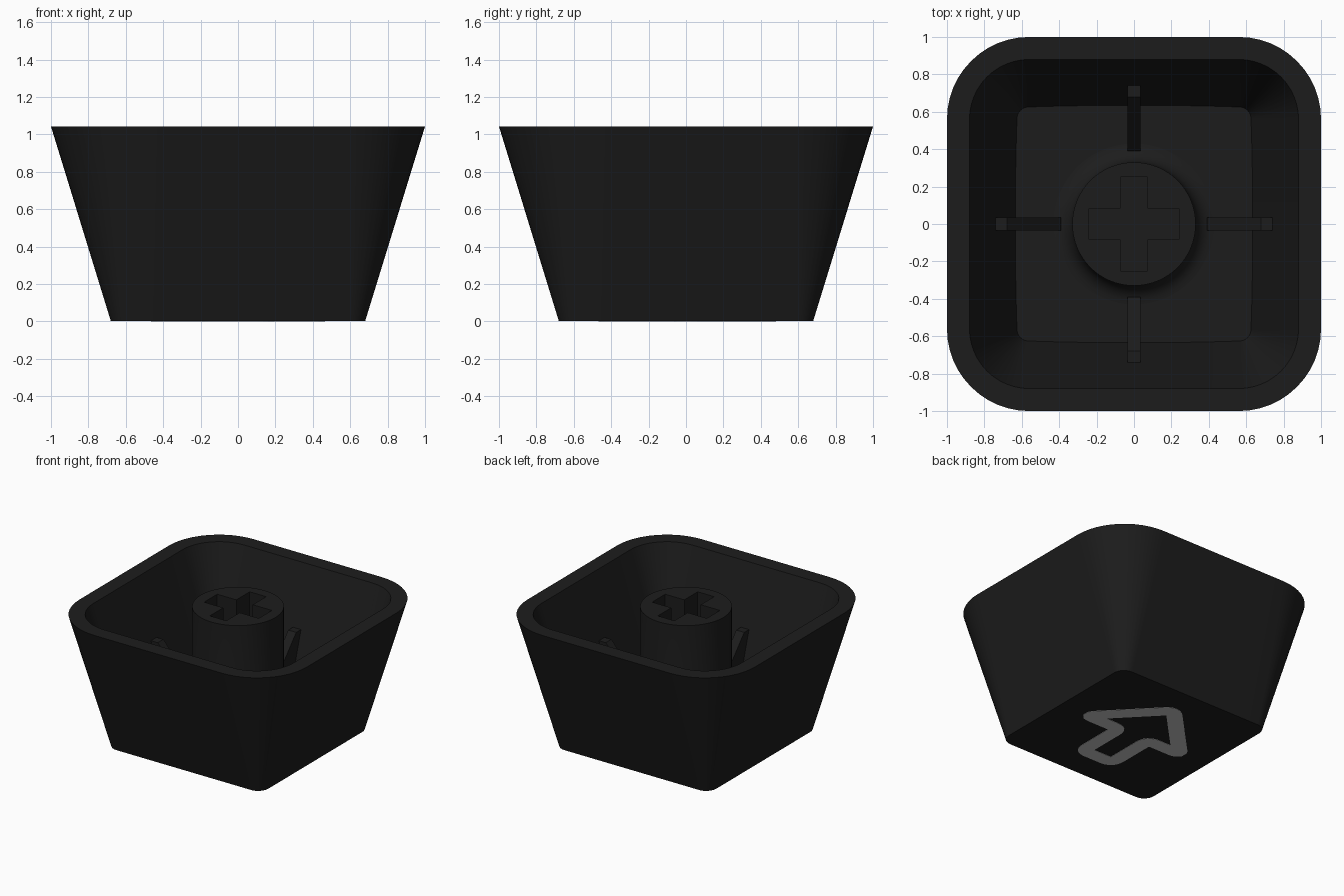
import bpy, bmesh, math
from mathutils import Vector

if "Cube" in bpy.data.objects:
    bpy.data.objects.remove(bpy.data.objects["Cube"])

TOP, FLOOR, BASE = 1.043, 0.24, 0.002


def material(name, v):
    m = bpy.data.materials.new(name)
    m.diffuse_color = (v, v, v, 1)
    m.use_nodes = True
    m.node_tree.nodes["Principled BSDF"].inputs["Base Color"].default_value = m.diffuse_color
    return m


black = material("matte black", 0.012)
grey = material("legend grey", 0.55)


def make(name, verts, faces, mat, smooth=True):
    me = bpy.data.meshes.new(name)
    me.from_pydata(verts, [], faces)
    bm = bmesh.new()
    bm.from_mesh(me)
    bmesh.ops.recalc_face_normals(bm, faces=bm.faces)
    bm.to_mesh(me)
    bm.free()
    me.materials.append(mat)
    ob = bpy.data.objects.new(name, me)
    bpy.context.collection.objects.link(ob)
    bpy.ops.object.select_all(action='DESELECT')
    ob.select_set(True)
    bpy.context.view_layer.objects.active = ob
    if smooth:
        bpy.ops.object.shade_smooth_by_angle(angle=math.radians(30))
    return ob


def rounded_square(half, radius, z, bulge=0.0, arc=12, side=8):
    """Ring of points with round corners and optionally bowed sides."""
    pts = []
    c = half - radius
    for k in range(4):
        a0 = k * math.pi / 2
        corner = [(c + radius * math.cos(i / arc * math.pi / 2),
                   c + radius * math.sin(i / arc * math.pi / 2)) for i in range(arc + 1)]
        edge = [(c - 2 * c * i / side, half) for i in range(1, side)]
        for x, y in corner + edge:
            x, y = x * (1 - bulge * (y / half) ** 2), y * (1 - bulge * (x / half) ** 2)
            pts.append((x * math.cos(a0) - y * math.sin(a0),
                        x * math.sin(a0) + y * math.cos(a0), z))
    return pts


# Hollow tapered shell: outer wall, rim, inner wall, floor
rings = [rounded_square(0.68, 0.09, BASE),
         rounded_square(1.0, 0.44, TOP),
         rounded_square(0.88, 0.32, TOP),
         rounded_square(0.635, 0.06, FLOOR, bulge=0.018)]
n = len(rings[0])
faces = [list(range(n)), list(range(3 * n, 4 * n))]
for r in range(3):
    for i in range(n):
        j = (i + 1) % n
        faces.append((r * n + i, r * n + j, (r + 1) * n + j, (r + 1) * n + i))
make("shell", sum(rings, []), faces, black)


# Central stem with a filleted foot and a cross-shaped socket
def box(name, hx, hy, z0, z1):
    v = [(x, y, z) for z in (z0, z1) for x, y in ((-hx, -hy), (hx, -hy), (hx, hy), (-hx, hy))]
    f = [(0, 1, 2, 3), (4, 5, 6, 7)] + [(i, (i + 1) % 4, 4 + (i + 1) % 4, 4 + i) for i in range(4)]
    return make(name, v, f, black, smooth=False)


cutters = [box("socket_cutter_wide", 0.24, 0.082, 0.55, 1.2),
           box("socket_cutter_long", 0.072, 0.25, 0.55, 1.2)]
S, R, F = 64, 0.33, 0.1
levels = [(R + F, FLOOR - 0.02)]
for k in range(7):
    a = k / 6 * math.pi / 2
    levels.append((R + F * (1 - math.sin(a)), FLOOR + F * (1 - math.cos(a))))
levels.append((R, TOP))
verts = [(r * math.cos(2 * math.pi * i / S), r * math.sin(2 * math.pi * i / S), z)
         for r, z in levels for i in range(S)]
last = (len(levels) - 1) * S
faces = [list(range(S)), list(range(last, last + S))]
for k in range(len(levels) - 1):
    for i in range(S):
        j = (i + 1) % S
        faces.append((k * S + i, k * S + j, (k + 1) * S + j, (k + 1) * S + i))
stem = make("stem", verts, faces, black, smooth=False)
for c in cutters:
    mod = stem.modifiers.new("socket", 'BOOLEAN')
    mod.operation, mod.solver, mod.object = 'DIFFERENCE', 'EXACT', c
    bpy.ops.object.modifier_apply(modifier=mod.name)
    bpy.data.objects.remove(c)
bpy.ops.object.shade_smooth_by_angle(angle=math.radians(30))

# Four sloping gussets between floor and walls
profile = [(0.39, FLOOR - 0.005), (0.39, FLOOR + 0.02), (0.68, 0.585),
           (0.76, 0.585), (0.65, FLOOR - 0.005)]
p = len(profile)
for k, name in enumerate(("right", "back", "left", "front")):
    v = [(r, w, z) for w in (-0.035, 0.035) for r, z in profile]
    f = [list(range(p)), list(range(p, 2 * p))]
    f += [(i, (i + 1) % p, p + (i + 1) % p, p + i) for i in range(p)]
    rib = make("gusset_" + name, v, f, black, smooth=False)
    rib.rotation_euler.z = k * math.pi / 2

# Outlined arrow plate on the underside
half = [(0.0, 0.445), (0.435, -0.005), (0.135, -0.005), (0.135, -0.41)]
path = [Vector(q) for q in half] + [Vector((-x, y)) for x, y in reversed(half[1:])]
line = []
for i, q in enumerate(path):
    a, b = path[i - 1], path[(i + 1) % len(path)]
    r = 0.06
    p0, p1 = q + (a - q).normalized() * r, q + (b - q).normalized() * r
    for s in range(7):
        t = s / 6
        line.append(p0 * (1 - t) ** 2 + q * 2 * t * (1 - t) + p1 * t * t)
m = len(line)
w = 0.058
verts = []
for z in (0.0, BASE + 0.002):
    for side in (w, -w):
        for i in range(m):
            d = (line[(i + 1) % m] - line[i - 1]).normalized()
            q = line[i] + Vector((-d.y, d.x)) * side
            verts.append((q.x, q.y, z))
faces = []
for a, b in ((0, 1), (2, 3), (0, 2), (1, 3)):
    for i in range(m):
        j = (i + 1) % m
        faces.append((a * m + i, a * m + j, b * m + j, b * m + i))
make("arrow_outline", verts, faces, grey, smooth=False)
